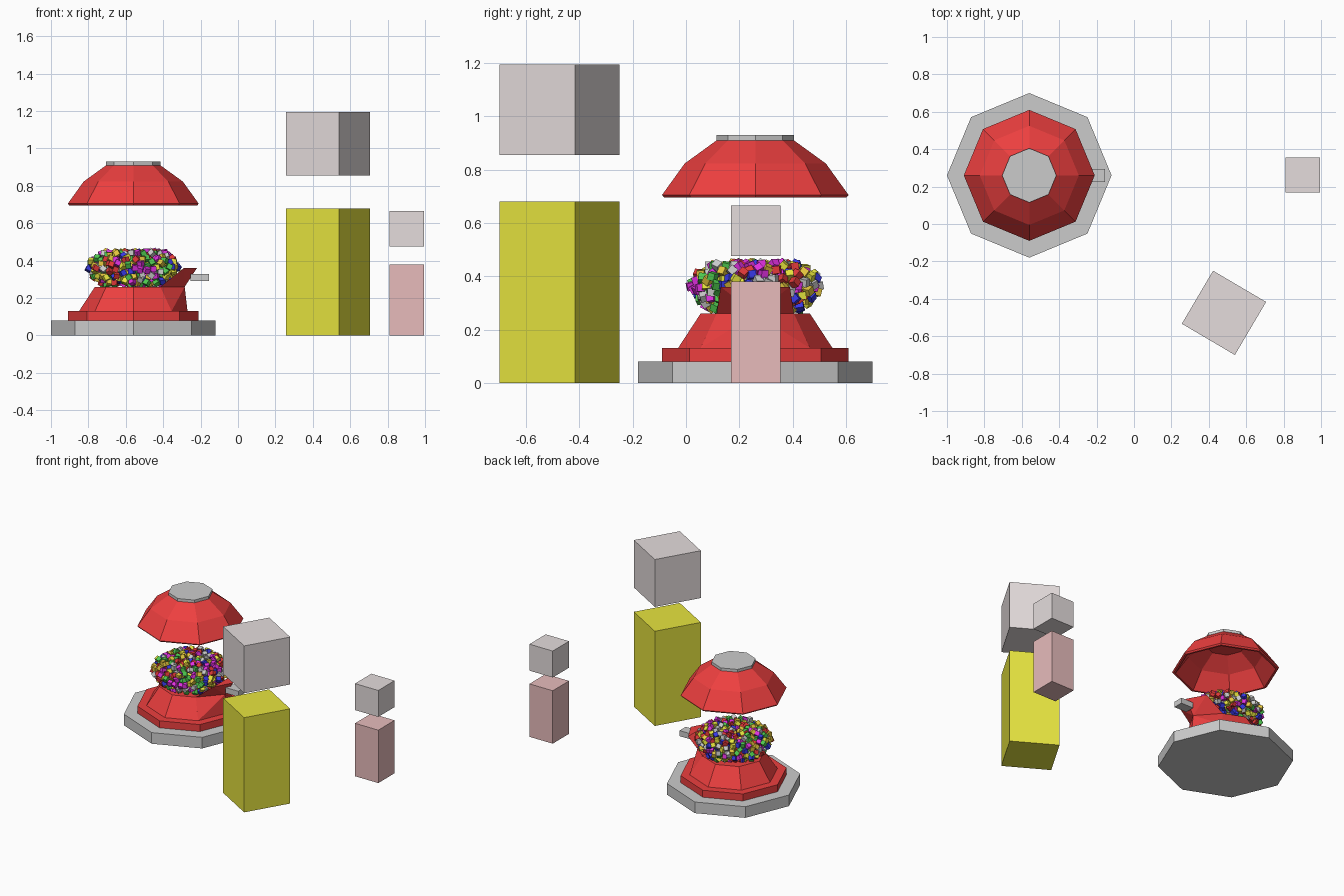
import bpy, bmesh, math, random
from mathutils import Vector, Matrix, Euler

if "Cube" in bpy.data.objects:
    bpy.data.objects.remove(bpy.data.objects["Cube"])

random.seed(4)
CX, CY = -0.56, 0.26   # axis of the machine


def material(name, rgb):
    m = bpy.data.materials.new(name)
    m.diffuse_color = (*rgb, 1)
    m.use_nodes = True
    m.node_tree.nodes["Principled BSDF"].inputs["Base Color"].default_value = m.diffuse_color
    return m


def finish(name, bm, mat=None):
    bmesh.ops.recalc_face_normals(bm, faces=bm.faces)
    me = bpy.data.meshes.new(name)
    bm.to_mesh(me)
    bm.free()
    ob = bpy.data.objects.new(name, me)
    bpy.context.collection.objects.link(ob)
    if mat:
        me.materials.append(mat)
    return ob


def lathe(name, profile, mat=None, sides=8):
    """Revolve a profile whose ends lie on the axis into a closed faceted solid."""
    bm = bmesh.new()
    rings = []
    for r, z in profile:
        n = sides if r > 0 else 1
        rings.append([bm.verts.new((CX + r * math.cos(2 * math.pi * i / sides),
                                    CY + r * math.sin(2 * math.pi * i / sides), z))
                      for i in range(n)])
    for a, b in zip(rings, rings[1:]):
        for i in range(sides):
            j = (i + 1) % sides
            quad = [a[i % len(a)], a[j % len(a)], b[j % len(b)], b[i % len(b)]]
            bm.faces.new(list(dict.fromkeys(quad)))
    return finish(name, bm, mat)


def box(name, centre, size, mat=None, turn=0):
    bm = bmesh.new()
    bmesh.ops.create_cube(bm, size=1, matrix=Matrix.LocRotScale(
        Vector(centre), Euler((0, 0, math.radians(turn))), Vector(size)))
    return finish(name, bm, mat)


def hull(name, points, mat):
    bm = bmesh.new()
    for p in points:
        bm.verts.new(p)
    bmesh.ops.convex_hull(bm, input=bm.verts)
    return finish(name, bm, mat)


red = material("red", (0.85, 0.05, 0.05))
yellow = material("yellow", (0.8, 0.78, 0.05))
pink = material("pink", (0.8, 0.5, 0.5))
pale = material("pale_rose", (0.78, 0.72, 0.72))

# Base plate and pedestal
lathe("base_plate", [(0, 0), (0.44, 0), (0.44, 0.08), (0, 0.08)])
lathe("pedestal", [(0, 0.08), (0.35, 0.08), (0.35, 0.13), (0.29, 0.13),
                   (0.205, 0.26), (0, 0.26)], red)

# Hollow lid with its cap
lathe("lid", [(0, 0.91), (0.145, 0.91), (0.265, 0.823), (0.35, 0.705), (0.342, 0.695),
              (0.328, 0.695), (0.245, 0.81), (0.13, 0.89), (0, 0.89)], red)
lathe("lid_cap", [(0, 0.91), (0.145, 0.91), (0.145, 0.93), (0, 0.93)])

# Dispenser wedge rising from the right side of the pedestal
shoulders = [(CX + 0.145, CY + s * 0.145, 0.26) for s in (-1, 1)]
feet = [(CX + 0.205, CY + s * 0.205, 0.13) for s in (-1, 1)]
brims = [(-0.29, CY + s * 0.13, 0.36) for s in (-1, 1)]
throat = (-0.285, CY, 0.26)
hull("dispenser_lower", shoulders + feet + [throat, (-0.27, CY, 0.13)], red)
hull("dispenser_upper", shoulders + brims + [throat, (-0.22, CY, 0.36)], red)
box("dispenser_handle", (-0.205, CY, 0.31), (0.1, 0.07, 0.04))

# Heap of loose cube sweets, one object per colour
colours = {"red": (0.75, 0.04, 0.04), "blue": (0.04, 0.04, 0.8),
           "green": (0.08, 0.6, 0.08), "yellow": (0.82, 0.8, 0.05),
           "gold": (0.8, 0.58, 0.05), "purple": (0.75, 0.03, 0.75),
           "grey": None}
heaps = {c: bmesh.new() for c in colours}
outline = [(0.275, 0.17), (0.31, 0.21), (0.36, 0.245), (0.40, 0.23), (0.446, 0.17)]


def heap_radius(z):
    for (z0, r0), (z1, r1) in zip(outline, outline[1:]):
        if z <= z1:
            return r0 + (r1 - r0) * (z - z0) / (z1 - z0)
    return outline[-1][1]


placed = []
for _ in range(9000):
    z = random.uniform(0.275, 0.446)
    r = heap_radius(z) * math.sqrt(random.random())
    a = random.uniform(0, 2 * math.pi)
    p = Vector((CX + r * math.cos(a), CY + r * math.sin(a), z))
    if any((p - q).length_squared < 0.029 ** 2 for q in placed):
        continue
    placed.append(p)
    spin = Euler([random.uniform(0, math.pi) for _ in range(3)])
    bmesh.ops.create_cube(heaps[random.choice(list(colours))], size=0.029,
                          matrix=Matrix.LocRotScale(p, spin, None))
for c, bm in heaps.items():
    finish("sweets_" + c, bm, material("sweet_" + c, colours[c]) if colours[c] else None)

# Two pillars, each with a floating block above
box("tall_pillar", (0.481, -0.475, 0.34), (0.329, 0.329, 0.68), yellow, -30.5)
box("tall_pillar_block", (0.481, -0.475, 1.025), (0.329, 0.329, 0.34), pale, -30.5)
box("short_pillar", (0.903, 0.262, 0.19), (0.185, 0.185, 0.38), pink)
box("short_pillar_block", (0.903, 0.262, 0.57), (0.185, 0.185, 0.19), pale)
